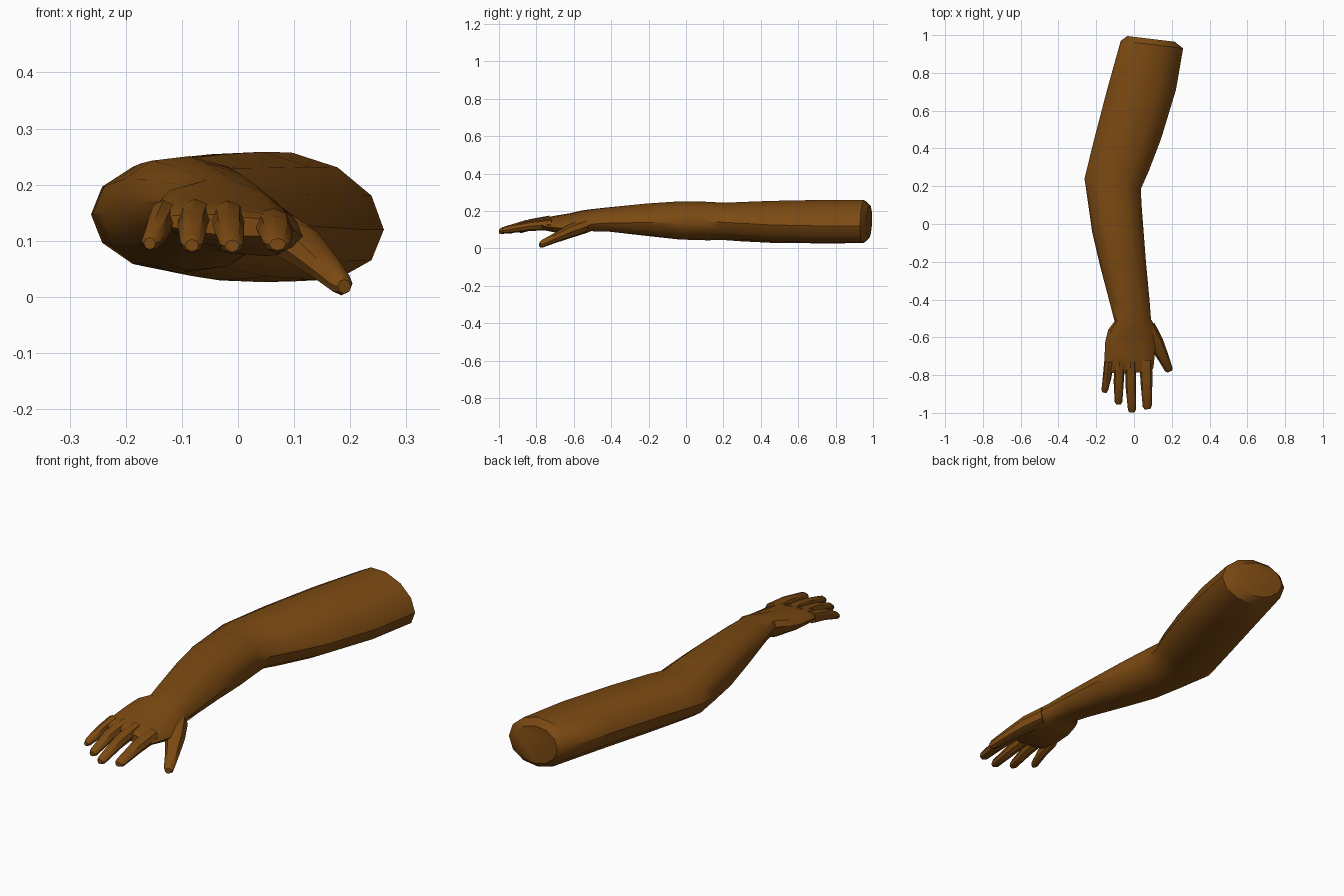
import bpy, bmesh, math
from mathutils import Vector

skin = bpy.data.materials.new("brown_skin")
skin.diffuse_color = (0.20, 0.068, 0.006, 1)


def loft(name, rings, sides, angle=40):
    """Skin a closed tube through rings of (left point, right point, half height)."""
    bm = bmesh.new()
    loops = []
    for left, right, h in rings:
        left, right = Vector(left), Vector(right)
        mid, u = (left + right) / 2, (right - left) / 2
        loop = []
        for i in range(sides):
            a = 2 * math.pi * i / sides
            loop.append(bm.verts.new(mid + u * math.cos(a) + Vector((0, 0, h * math.sin(a)))))
        loops.append(loop)
    for a, b in zip(loops, loops[1:]):
        for i in range(sides):
            j = (i + 1) % sides
            bm.faces.new((a[i], a[j], b[j], b[i]))
    bm.faces.new(loops[0])
    bm.faces.new(loops[-1])
    bmesh.ops.recalc_face_normals(bm, faces=bm.faces[:])
    mesh = bpy.data.meshes.new(name)
    bm.to_mesh(mesh)
    bm.free()
    mesh.materials.append(skin)
    obj = bpy.data.objects.new(name, mesh)
    bpy.context.collection.objects.link(obj)
    bpy.ops.object.select_all(action='DESELECT')
    obj.select_set(True)
    bpy.context.view_layer.objects.active = obj
    bpy.ops.object.shade_smooth_by_angle(angle=math.radians(angle))
    return obj


def digit(name, path):
    """Finger through (centre, half width, half height) stations, with a rounded tip."""
    pts = [Vector(p) for p, w, h in path]
    rings = []
    for i, (p, w, h) in enumerate(path):
        d = pts[min(i + 1, len(pts) - 1)] - pts[max(i - 1, 0)]
        side = Vector((-d.y, d.x, 0)).normalized() * w
        rings.append((pts[i] - side, pts[i] + side, h))
    # small last ring closes the fingertip
    d = (pts[-1] - pts[-2]).normalized()
    side = Vector((-d.y, d.x, 0)).normalized() * path[-1][1] * 0.6
    end = pts[-1] + d * 0.014
    rings.append((end - side, end + side, path[-1][2] * 0.6))
    return loft(name, rings, 8)


# Upper arm, elbow, forearm, wrist and palm as one continuous skin
loft("arm_and_palm", [
    ((-0.035, 0.995, 0.160), (0.215, 0.965, 0.125), 0.088),   # shoulder end cap
    ((-0.070, 0.970, 0.165), (0.260, 0.930, 0.120), 0.115),
    ((-0.140, 0.720, 0.165), (0.222, 0.710, 0.120), 0.116),
    ((-0.208, 0.460, 0.158), (0.143, 0.450, 0.125), 0.112),
    ((-0.245, 0.310, 0.150), (0.078, 0.280, 0.135), 0.105),
    ((-0.262, 0.240, 0.147), (0.036, 0.185, 0.140), 0.100),   # elbow
    ((-0.243, 0.110, 0.152), (0.040, 0.100, 0.140), 0.103),
    ((-0.222, -0.040, 0.160), (0.050, -0.030, 0.138), 0.102),
    ((-0.180, -0.220, 0.168), (0.064, -0.210, 0.138), 0.086),
    ((-0.125, -0.430, 0.172), (0.082, -0.400, 0.135), 0.064),
    ((-0.103, -0.515, 0.170), (0.090, -0.505, 0.130), 0.056),  # wrist
    ((-0.137, -0.560, 0.165), (0.112, -0.540, 0.115), 0.058),
    ((-0.152, -0.620, 0.155), (0.122, -0.620, 0.105), 0.052),
    ((-0.156, -0.700, 0.148), (0.110, -0.690, 0.110), 0.042),
    ((-0.155, -0.770, 0.140), (0.103, -0.760, 0.118), 0.030),  # knuckles
    ((-0.140, -0.790, 0.136), (0.092, -0.785, 0.120), 0.018),
], 12)

# Four fingers: knuckle, middle and tip stations, tapering and drooping
fingers = {
    "little_finger": ((-0.133, -0.73, 0.143), (-0.142, -0.81, 0.126), (-0.155, -0.880, 0.100), 0.025),
    "ring_finger": ((-0.076, -0.73, 0.145), (-0.081, -0.84, 0.129), (-0.082, -0.942, 0.096), 0.029),
    "middle_finger": ((-0.018, -0.73, 0.142), (-0.017, -0.86, 0.124), (-0.011, -0.985, 0.094), 0.030),
    "index_finger": ((0.062, -0.72, 0.128), (0.066, -0.84, 0.118), (0.070, -0.967, 0.096), 0.034),
}
for name, (base, mid, tip, w) in fingers.items():
    digit(name, [(base, w, 0.030), (mid, w * 0.92, 0.026), (tip, w * 0.70, 0.018)])

# Thumb splays outwards and down
digit("thumb", [
    ((0.070, -0.545, 0.118), 0.044, 0.040),
    ((0.114, -0.625, 0.090), 0.042, 0.038),
    ((0.152, -0.700, 0.056), 0.031, 0.028),
    ((0.184, -0.770, 0.024), 0.022, 0.021),
])
